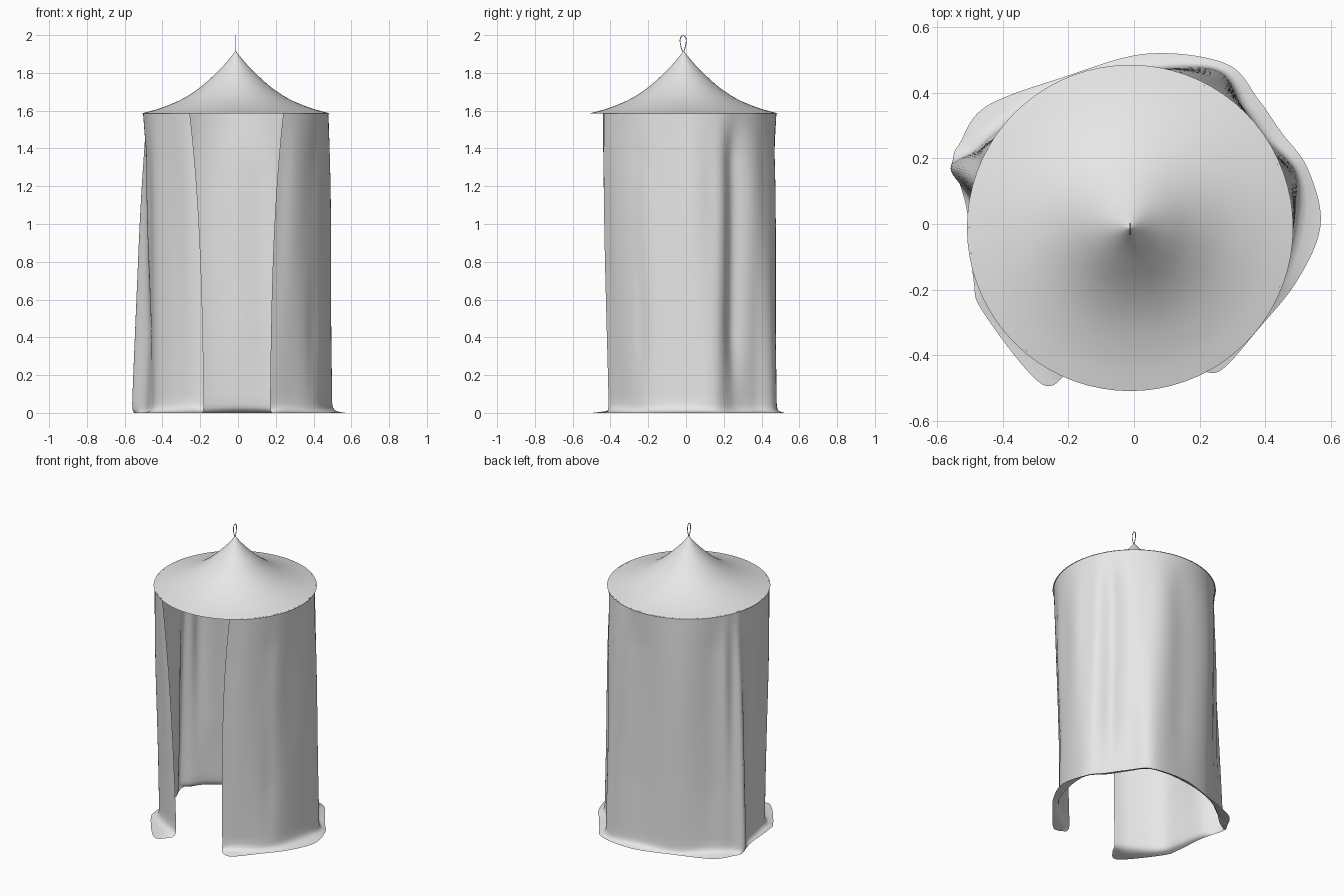
import bpy
import math
from mathutils import Vector

if "Cube" in bpy.data.objects:
    bpy.data.objects.remove(bpy.data.objects["Cube"], do_unlink=True)

CENTRE = Vector((-0.012, -0.012))
EAVE = 1.588
STEPS = 9

cloth = bpy.data.materials.new("light grey cloth")
cloth.use_nodes = True
cloth.diffuse_color = (0.8, 0.8, 0.8, 1)
cloth.node_tree.nodes["Principled BSDF"].inputs["Base Color"].default_value = cloth.diffuse_color


def grid_object(name, rows, closed):
    """Skin a list of equally long rows of points with quads."""
    n = len(rows[0])
    span = n if closed else n - 1
    faces = [(r * n + i, r * n + (i + 1) % n, (r + 1) * n + (i + 1) % n, (r + 1) * n + i)
             for r in range(len(rows) - 1) for i in range(span)]
    mesh = bpy.data.meshes.new(name)
    mesh.from_pydata([p for row in rows for p in row], [], faces)
    mesh.materials.append(cloth)
    obj = bpy.data.objects.new(name, mesh)
    bpy.context.collection.objects.link(obj)
    mesh.shade_smooth()
    return obj


def spline(points, steps):
    """Catmull-Rom curve through open control points."""
    pts = [points[0]] + points + [points[-1]]
    out = []
    for a, b, c, d in zip(pts, pts[1:], pts[2:], pts[3:]):
        for k in range(steps):
            t = k / steps
            out.append(b + (c - a) * (t / 2) + (a * 2 - b * 5 + c * 4 - d) * (t * t / 2)
                       + (b * 3 - a - c * 3 + d) * (t ** 3 / 2))
    return out + [points[-1]]


def outline(pairs):
    return spline([Vector(p) / 100 for p in pairs], STEPS)


# Roof: flared cone
profile = spline([Vector(p) / 1000 for p in (
    (498, 1586), (400, 1613), (290, 1658), (195, 1718), (110, 1793), (50, 1855), (1, 1915))], 4)
ring = [2 * math.pi * i / 72 for i in range(72)]
grid_object("roof", [[(CENTRE.x + p.x * math.cos(a), CENTRE.y + p.x * math.sin(a), p.y)
                      for a in ring] for p in profile], True)

# Curtain: foot of the wall and outer edge of the hem, in centimetres, open at the front
foot = outline([(-18, -40), (-27, -36), (-42, -24), (-46, -10), (-49, 6), (-56, 17), (-49, 22),
                (-41, 29), (-22, 42), (3, 47), (25, 47), (33, 36), (40, 26), (49, 16),
                (49, 2), (44, -17), (37, -27), (25, -36), (17, -41)])
hem = outline([(-19, -43), (-28, -49), (-46, -27), (-49, -17), (-51, 4), (-55, 19), (-53, 25),
               (-45, 36), (-21, 45), (4, 52), (28, 49), (38, 38), (45, 28), (53, 17),
               (57, 0), (50, -17), (38, -32), (26, -45), (18, -43)])
count = len(foot)

# Deep vertical folds: control point index along the foot, width in points, depth
GROOVES = ((3.6, 0.7, 0.022), (6.9, 0.5, 0.012), (9, 0.4, 0.01), (12.1, 0.45, 0.03), (15.6, 0.5, 0.015))


def wall_row(t):
    """One level of the wall, t = 0 at the foot and 1 under the roof."""
    row = []
    for i, p in enumerate(foot):
        s = i / (count - 1)
        rel = p - CENTRE
        angle = math.atan2(rel.y, rel.x)
        angle += 0.11 * t ** 2 * (max(0, 12 * s - 11) - max(0, 1 - 12 * s))
        out = Vector((math.cos(angle), math.sin(angle)))
        q = p.lerp(CENTRE + out * 0.491, t ** 1.15)
        # Soft ripples fade at the free edges; deep folds run nearly the full height
        ripple = math.sin(s * 75) + 0.5 * math.sin(s * 37)
        depth = 0.006 * math.sin(math.pi * t ** 1.8) * min(1, 9 * s, 9 * (1 - s))
        groove = sum(d * math.exp(-((i / STEPS - u) / w) ** 2) for u, w, d in GROOVES)
        q = q + out * (depth * (ripple + 0.7) - groove * min(1, 4 * t, 7 * (1 - t)))
        row.append((q.x, q.y, 0.05 + (EAVE - 0.05) * t))
    return row


def hem_row(t, z):
    """One level of the hem that spreads onto the floor."""
    return [(*f.lerp(h, t), z + 0.006 * t * (1 - t) * math.sin(i / 3))
            for i, (f, h) in enumerate(zip(foot, hem))]


rows = [wall_row(1 - k / 32) for k in range(33)]
rows += [hem_row(0.06, 0.03), hem_row(0.2, 0.015), hem_row(0.45, 0.007), hem_row(1, 0)]
grid_object("curtain", rows, False)

# Hanging loop: thin teardrop cord at the tip
curve = bpy.data.curves.new("hanging_loop", "CURVE")
curve.dimensions = "3D"
curve.bevel_depth = 0.0025
curve.bevel_resolution = 1
cord = curve.splines.new("POLY")
cord.points.add(23)
cord.use_cyclic_u = True
for i, point in enumerate(cord.points):
    a = 2 * math.pi * i / 24
    rise = (1 - math.cos(a)) / 2
    point.co = (CENTRE.x, CENTRE.y - 0.003 + 0.022 * math.sin(a) * (0.35 + 0.65 * rise),
                1.911 + 0.0865 * rise, 1)
curve.materials.append(cloth)
loop = bpy.data.objects.new("hanging_loop", curve)
bpy.context.collection.objects.link(loop)
